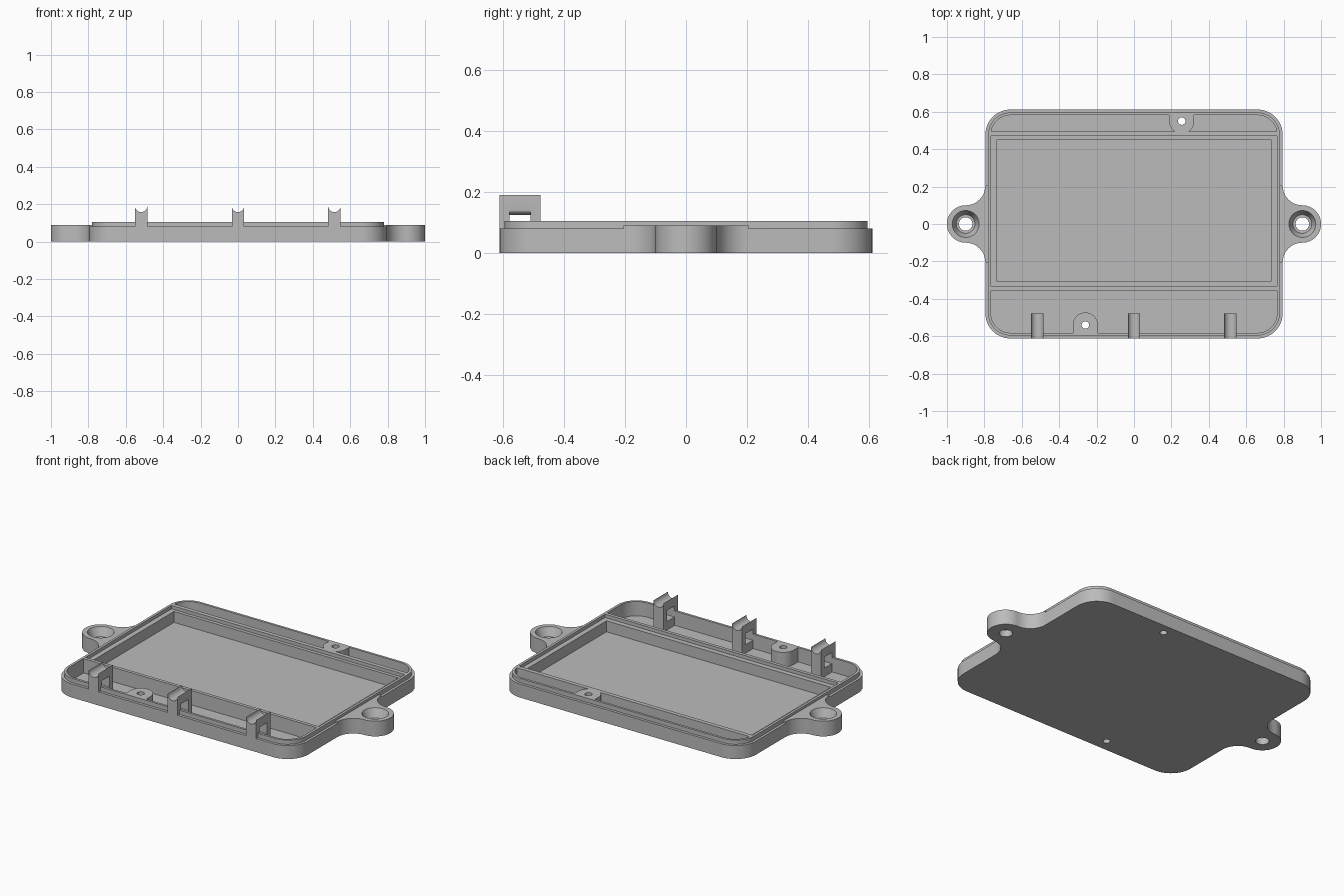
import bpy, bmesh, math

if "Cube" in bpy.data.objects:
    bpy.data.objects.remove(bpy.data.objects["Cube"])

grey = bpy.data.materials.new("plain_grey")
grey.diffuse_color = (0.5, 0.5, 0.5, 1)
grey.use_nodes = True
grey.node_tree.nodes["Principled BSDF"].inputs["Base Color"].default_value = grey.diffuse_color


def arc(cx, cy, r, a0, a1, n=12):
    return [(cx + r * math.cos(math.radians(a0 + (a1 - a0) * i / n)),
             cy + r * math.sin(math.radians(a0 + (a1 - a0) * i / n))) for i in range(n + 1)]


def round_rect(hx, hy, r):
    pts = []
    for sx, sy, a in ((1, 1, 0), (-1, 1, 90), (-1, -1, 180), (1, -1, 270)):
        pts += arc(sx * (hx - r), sy * (hy - r), r, a, a + 90)
    return pts


def rect(x0, x1, y0, y1):
    return [(x0, y0), (x1, y0), (x1, y1), (x0, y1)]


def prism(name, outline, lo, hi, axis="z"):
    """Extrude an outline along z, or an x-z outline along y."""
    bm = bmesh.new()
    place = (lambda p, t: (p[0], p[1], t)) if axis == "z" else (lambda p, t: (p[0], t, p[1]))
    a = [bm.verts.new(place(p, lo)) for p in outline]
    b = [bm.verts.new(place(p, hi)) for p in outline]
    bm.faces.new(a)
    bm.faces.new(b)
    for i in range(len(a)):
        j = (i + 1) % len(a)
        bm.faces.new((a[i], a[j], b[j], b[i]))
    bmesh.ops.recalc_face_normals(bm, faces=bm.faces)
    return finish(name, bm)


def cone(name, x, y, r0, r1, z0, z1):
    bm = bmesh.new()
    bmesh.ops.create_cone(bm, cap_ends=True, segments=40, radius1=r0, radius2=r1, depth=z1 - z0)
    bmesh.ops.translate(bm, verts=bm.verts, vec=(x, y, (z0 + z1) / 2))
    return finish(name, bm)


def finish(name, bm):
    me = bpy.data.meshes.new(name)
    bm.to_mesh(me)
    bm.free()
    me.materials.append(grey)
    ob = bpy.data.objects.new(name, me)
    bpy.context.collection.objects.link(ob)
    return ob


def combine(target, tool, op):
    """Apply a boolean and discard the tool."""
    m = target.modifiers.new("bool", "BOOLEAN")
    m.operation, m.solver, m.object = op, "EXACT", tool
    bpy.context.view_layer.update()
    dg = bpy.context.evaluated_depsgraph_get()
    me = bpy.data.meshes.new_from_object(target.evaluated_get(dg))
    target.modifiers.clear()
    target.data = me
    bpy.data.objects.remove(tool)


def add(tool):
    combine(tray, tool, "UNION")


def cut(tool):
    combine(tray, tool, "DIFFERENCE")


FLOOR, RIM = 0.02, 0.105

# Outer body and raised lip
tray = prism("tray", round_rect(0.795, 0.612, 0.135), 0, 0.08)
add(prism("lip", round_rect(0.78, 0.596, 0.12), 0.01, RIM))

# Side mounting ears with filleted necks
ear = ([(0.775, -0.205)] + arc(0.9, -0.205, 0.105, 180, 90)
       + arc(0.9, 0, 0.1, -90, 90, 28)[1:]
       + arc(0.9, 0.205, 0.105, 270, 180)[1:] + [(0.775, 0.205)])
for s in (1, -1):
    add(prism("ear", [(s * x, s * y) for x, y in ear], 0, 0.09))

# Central recess with a shallow ledge around it
cut(prism("ledge", rect(-0.765, 0.765, -0.335, 0.47), 0.085, 0.2))
cut(prism("recess", rect(-0.735, 0.735, -0.305, 0.45), FLOOR, 0.2))

# Front and back pockets with rounded outer corners
inner = round_rect(0.765, 0.582, 0.105)
back = [p for p in inner if p[1] > 0.496]
e = back[0][0]
cut(prism("back_pocket", back + [(-e, 0.495), (e, 0.495)], FLOOR, 0.2))
front = [p for p in inner if p[1] < -0.36]
cut(prism("front_pocket", front + [(0.765, -0.355), (-0.765, -0.355)], FLOOR, 0.2))

# Screw bosses joined to the outer walls
for x, y, s in ((-0.26, -0.54, -1), (0.255, 0.55, 1)):
    shape = arc(0, 0, 0.067, 180, 360, 24) + [(0.067, 0.59 - abs(y)), (-0.067, 0.59 - abs(y))]
    add(prism("boss", [(x - s * px, y + s * py) if s < 0 else (x + px, y + py)
                       for px, py in shape], 0.01, RIM))
    cut(cone("boss_hole", x, y, 0.02, 0.02, -0.1, 0.2))

# Countersunk ear holes
for x in (-0.9, 0.9):
    cut(cone("ear_hole", x, 0, 0.036, 0.036, -0.1, 0.2))
    cut(cone("countersink", x, 0, 0.05, 0.0764, 0.04, 0.1))

# Snap hooks: notched top and a window with a curved head
W = 0.033
for x in (-0.518, 0, 0.515):
    def dip(z, depth):
        return [(x + W * math.cos(t), z - depth * math.sin(t))
                for t in (math.pi * i / 12 for i in range(13))]
    hook = prism("hook", [(x - W, 0.01), (x + W, 0.01)] + dip(0.19, 0.032), -0.612, -0.478, "y")
    wx = W + 0.01
    window = prism("window", [(x - wx, 0.07), (x + wx, 0.07), (x + wx, 0.14)]
                   + dip(0.14, 0.016) + [(x - wx, 0.14)], -0.58, -0.51, "y")
    combine(hook, window, "DIFFERENCE")
    add(hook)

# Smooth the curved walls, keep the edges crisp
bpy.ops.object.select_all(action="DESELECT")
tray.select_set(True)
bpy.context.view_layer.objects.active = tray
bpy.ops.object.shade_smooth_by_angle(angle=math.radians(30))
